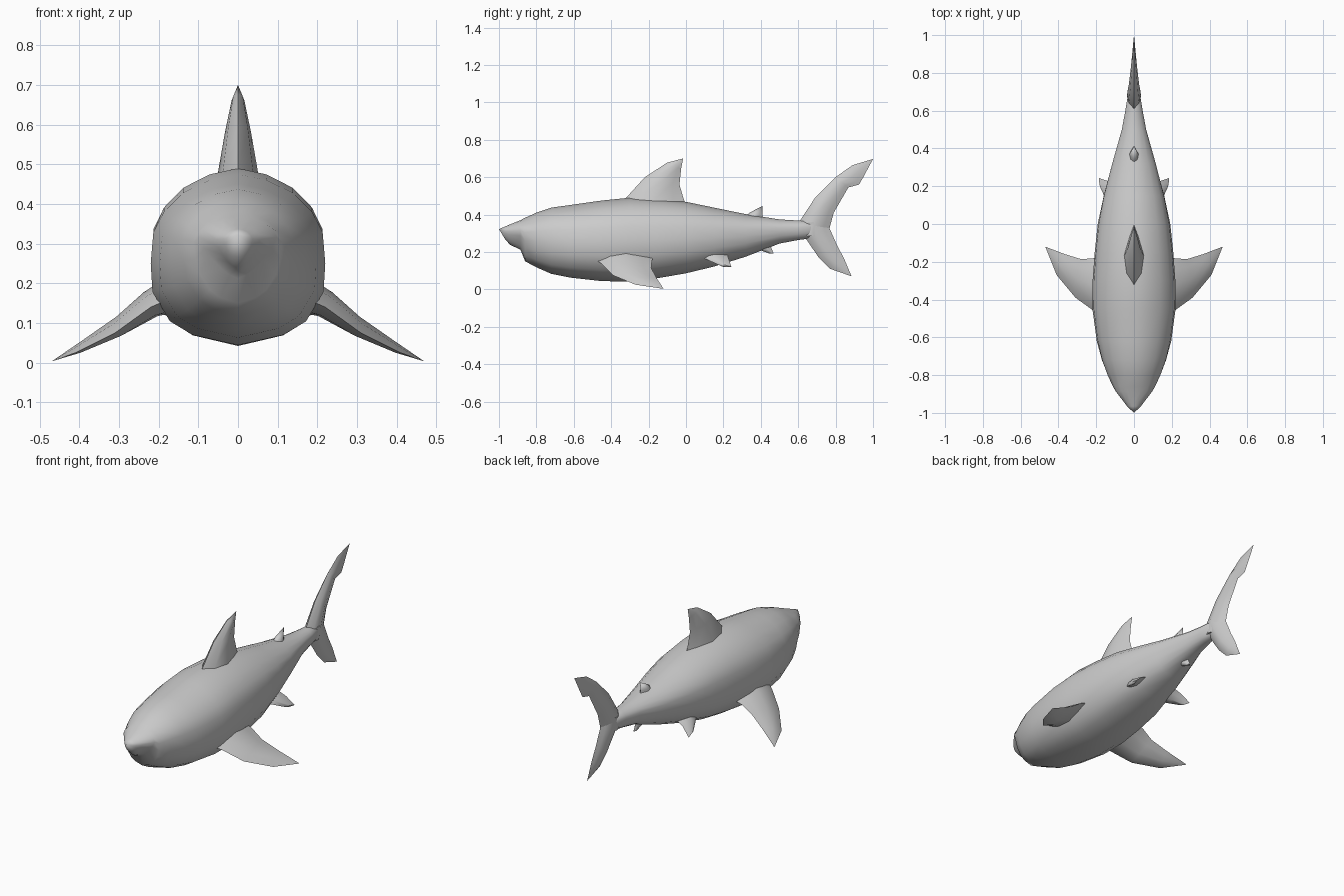
import bpy, bmesh
from mathutils import Vector


def loft(name, rings, angle=60):
    """Skin closed rings of equal size; a one-point ring closes to a tip."""
    bm = bmesh.new()
    loops = [[bm.verts.new(p) for p in r] for r in rings]
    n = max(len(r) for r in loops)
    for a, b in zip(loops, loops[1:]):
        for i in range(n):
            j = (i + 1) % n
            if len(a) == 1:
                bm.faces.new((a[0], b[j], b[i]))
            elif len(b) == 1:
                bm.faces.new((a[i], a[j], b[0]))
            else:
                bm.faces.new((a[i], a[j], b[j], b[i]))
    for end in (loops[0], loops[-1]):
        if len(end) > 2:
            bm.faces.new(end)
    bmesh.ops.recalc_face_normals(bm, faces=bm.faces)
    me = bpy.data.meshes.new(name)
    bm.to_mesh(me)
    bm.free()
    ob = bpy.data.objects.new(name, me)
    bpy.context.collection.objects.link(ob)
    bpy.ops.object.select_all(action='DESELECT')
    ob.select_set(True)
    bpy.context.view_layer.objects.active = ob
    bpy.ops.object.shade_smooth_by_angle(angle=angle * 3.14159 / 180)
    return ob


def fin(name, stations, normal, mirror=False):
    """Fin from (leading point, trailing point, half thickness) stations."""
    nrm = Vector(normal).normalized()
    rings = []
    for lead, trail, t in stations:
        a, b = Vector(lead), Vector(trail)
        if t == 0:
            rings.append([a])
            continue
        rings.append([a, a.lerp(b, .2) + nrm * t * .75, a.lerp(b, .5) + nrm * t,
                      a.lerp(b, .8) + nrm * t * .45, b,
                      a.lerp(b, .8) - nrm * t * .45, a.lerp(b, .5) - nrm * t,
                      a.lerp(b, .2) - nrm * t * .75])
    ob = loft(name, rings)
    if mirror:
        m = ob.modifiers.new("mirror", 'MIRROR')
        m.use_axis[0] = True
        m.use_mirror_merge = False
    return ob


def flat(pts):
    """Stations in the centre plane from (y, z, y, z, half thickness)."""
    return [((0, a, b), (0, c, d), t) for a, b, c, d, t in pts]


# Body: half section (width, height) and stations (y, bottom, top, half width, V-shape)
half = [(0, 1), (.33, .965), (.63, .89), (.85, .78), (.97, .66), (1, .48),
        (.98, .31), (.78, .14), (.52, .06), (0, 0)]
vee = [0, .38, .7, .93, 1, .82, .58, .3, .14, 0]
stations = [(-.965, .265, .337, .037, .4), (-.94, .238, .348, .056, .7),
            (-.885, .212, .37, .098, .8), (-.86, .150, .383, .114, .35),
            (-.80, .118, .410, .143, .2), (-.72, .083, .437, .173, .1),
            (-.62, .063, .451, .197, 0), (-.45, .044, .475, .220, 0),
            (-.30, .042, .490, .219, 0), (-.15, .060, .483, .208, 0),
            (0, .086, .468, .192, 0), (.15, .122, .437, .163, .1),
            (.32, .175, .402, .118, .2), (.50, .245, .374, .066, .2),
            (.60, .264, .368, .047, .2), (.66, .272, .368, .037, .2)]
rings = [[(0, -1, .322)]]
for y, lo, hi, w, v in stations:
    right = [(w * (x * (1 - v) + q * v), y, lo + (hi - lo) * z)
             for (x, z), q in zip(half, vee)]
    rings.append(right + [(-x, y, z) for x, y, z in right[-2:0:-1]])
rings.append([(0, .74, .325)])
loft("body", rings)

# Fins on the centre line
X = (1, 0, 0)
fin("dorsal_fin", flat([(-.36, .44, .03, .42, .06), (-.32, .49, -.01, .475, .05),
                        (-.22, .60, -.035, .56, .033), (-.10, .678, -.026, .645, .016),
                        (-.015, .70, 0, 0, 0)]), X)
fin("second_dorsal_fin", flat([(.31, .385, .42, .37, .026), (.34, .41, .408, .395, .022),
                               (.41, .447, 0, 0, 0)]), X)
fin("anal_fin", flat([(.36, .24, .46, .25, .022), (.39, .212, .455, .225, .018),
                      (.445, .192, .468, .192, .008)]), X)

# Tail lobes
fin("tail_upper_lobe", flat([(.60, .29, .74, .28, .036), (.61, .368, .768, .33, .036),
                             (.69, .49, .79, .41, .027), (.80, .60, .868, .545, .016),
                             (.845, .632, .925, .56, .011), (.89, .664, .948, .60, .008),
                             (1, .697, 0, 0, 0)]), X)
fin("tail_lower_lobe", flat([(.61, .35, .75, .37, .036), (.64, .272, .768, .325, .034),
                             (.71, .17, .808, .235, .023), (.77, .11, .845, .165, .012),
                             (.885, .07, 0, 0, 0)]), X)

# Paired fins
fin("pectoral_fins", [((.15, -.50, .17), (.15, -.17, .18), .05),
                      ((.22, -.455, .14), (.22, -.182, .155), .035),
                      ((.31, -.39, .075), (.28, -.186, .115), .024),
                      ((.41, -.27, .025), (.365, -.16, .065), .012),
                      ((.47, -.12, .003), (0, 0, 0), 0)], (.5, .1, .85), True)
fin("pelvic_fins", [((.09, .05, .185), (.09, .22, .19), .022),
                    ((.135, .10, .165), (.14, .228, .165), .016),
                    ((.172, .18, .128), (.186, .243, .12), .007)], (.6, 0, .8), True)
